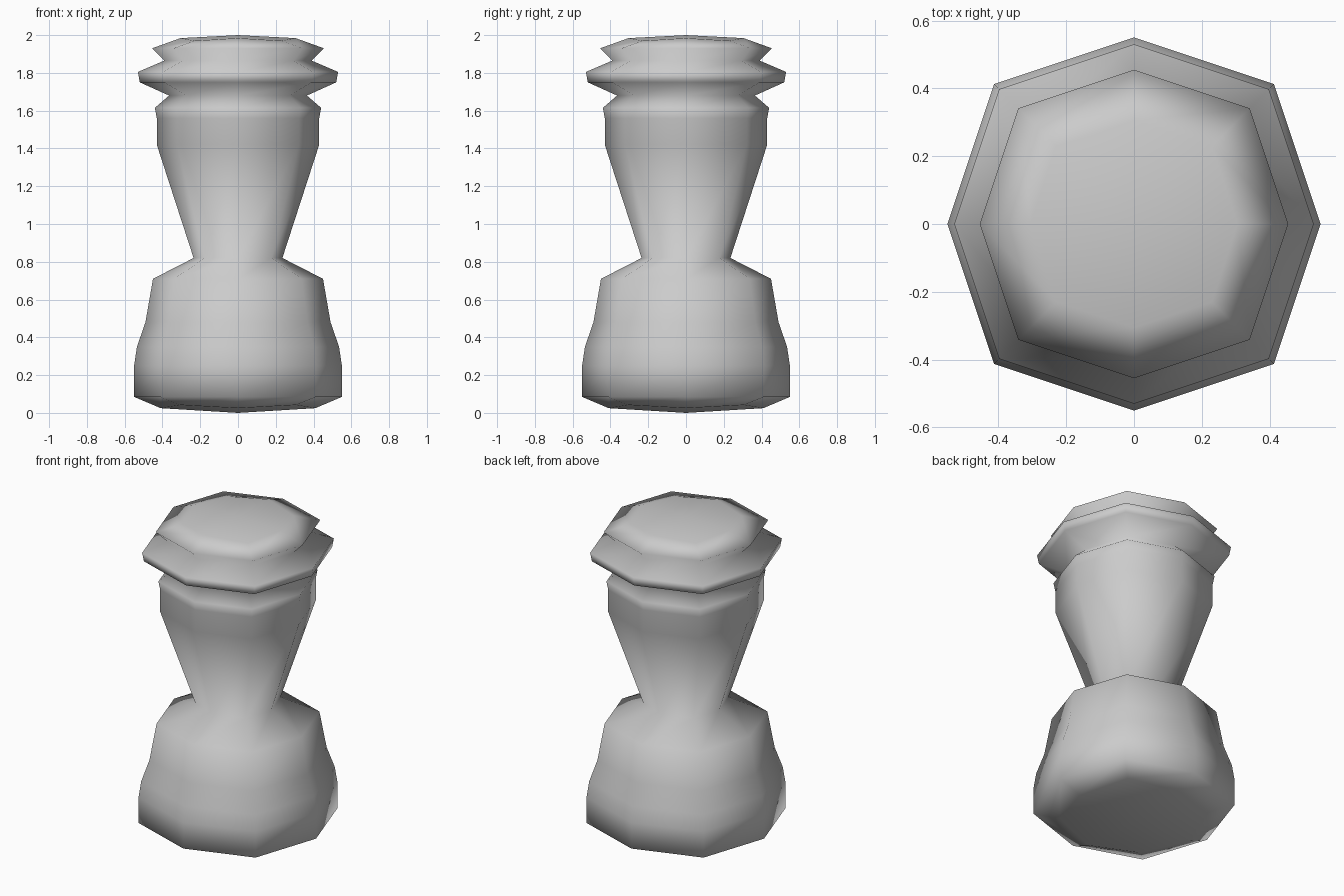
import bpy, bmesh

if "Cube" in bpy.data.objects:
    bpy.data.objects.remove(bpy.data.objects["Cube"])

# Side profile (radius, height) from base to head
profile = [
    (0.55, 0.085), (0.55, 0.25), (0.535, 0.35), (0.49, 0.48), (0.45, 0.71),
    (0.235, 0.82), (0.43, 1.42), (0.43, 1.56), (0.44, 1.615), (0.365, 1.68),
    (0.52, 1.75), (0.53, 1.805), (0.39, 1.865), (0.455, 1.93),
]
DIRS = [(1, 0), (1, 1), (0, 1), (-1, 1), (-1, 0), (-1, -1), (0, -1), (1, -1)]

bm = bmesh.new()


def ring(r, z, corner_r=None, corner_z=None):
    """Eight-sided ring, its corners pulled in like a softened square."""
    cr = 0.75 * r if corner_r is None else corner_r
    cz = z if corner_z is None else corner_z
    return [bm.verts.new((x * cr, y * cr, cz) if x and y else (x * r, y * r, z))
            for x, y in DIRS]


def cap(loop, z):
    """Close a ring with four quads around a centre point."""
    c = bm.verts.new((0, 0, z))
    for k in range(0, 8, 2):
        bm.faces.new((c, loop[k], loop[k + 1], loop[(k + 2) % 8]))


# Rounded foot, turned body, rounded top
rings = [ring(0.41, 0.025, 0.305, 0.042)]
rings += [ring(r, z) for r, z in profile]
rings.append(ring(0.305, 1.984, 0.23, 1.97))
for a, b in zip(rings, rings[1:]):
    for i in range(8):
        j = (i + 1) % 8
        bm.faces.new((a[i], a[j], b[j], b[i]))
cap(rings[0], 0.0)
cap(rings[-1], 2.0)

bmesh.ops.recalc_face_normals(bm, faces=bm.faces)
for f in bm.faces:
    f.smooth = True
mesh = bpy.data.meshes.new("turned_pedestal")
bm.to_mesh(mesh)
bm.free()
obj = bpy.data.objects.new("turned_pedestal", mesh)
bpy.context.collection.objects.link(obj)
